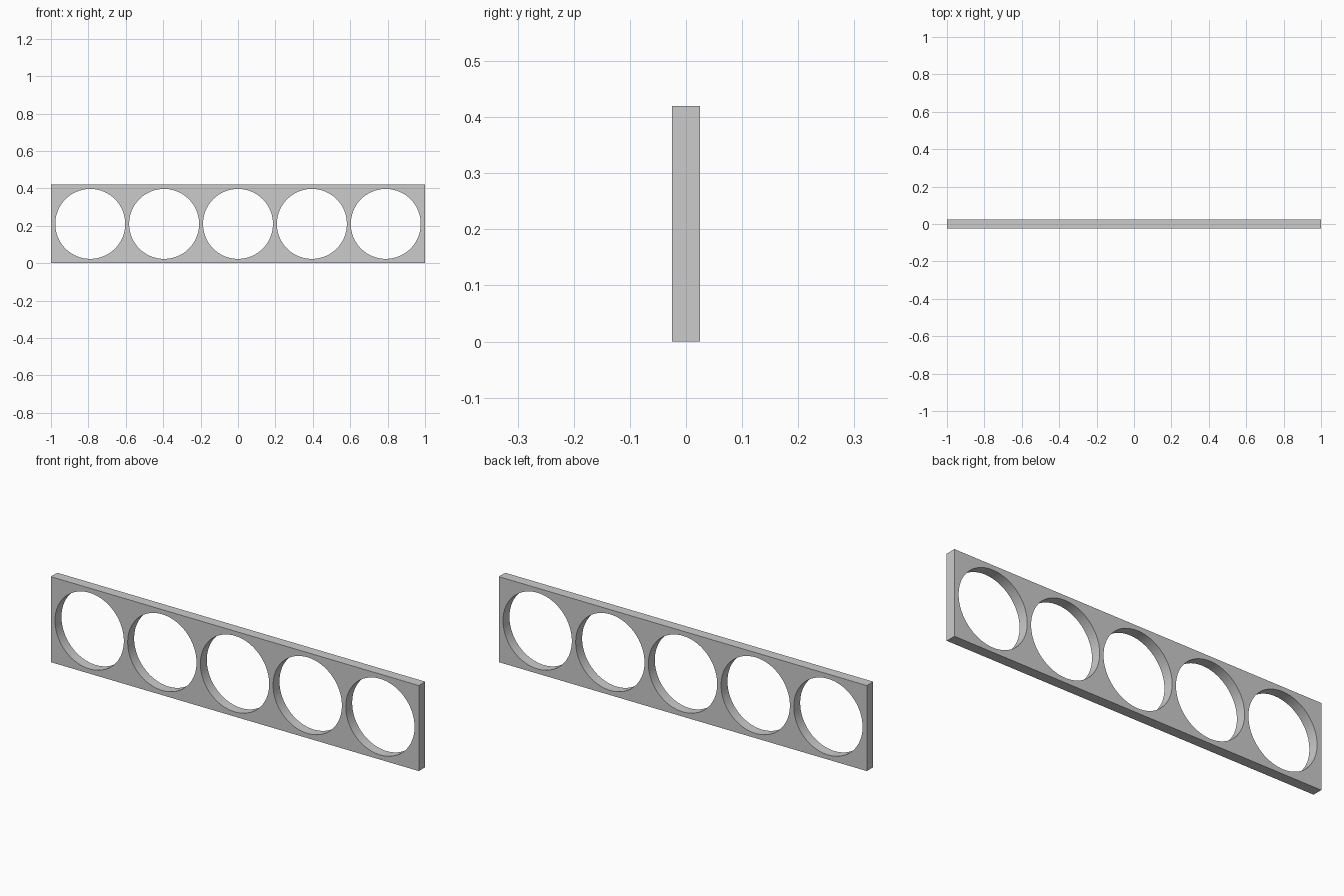
import bpy, bmesh, math
from mathutils import Matrix

if "Cube" in bpy.data.objects:
    bpy.data.objects.remove(bpy.data.objects["Cube"])

LENGTH, DEPTH, HEIGHT = 2.0, 0.05, 0.42
RADIUS, SPACING, HOLES = 0.187, 0.395, 5


def make_object(name, bm):
    mesh = bpy.data.meshes.new(name)
    bm.to_mesh(mesh)
    bm.free()
    obj = bpy.data.objects.new(name, mesh)
    bpy.context.collection.objects.link(obj)
    return obj


# Flat rectangular plate standing on its long edge
bm = bmesh.new()
bmesh.ops.create_cube(bm, size=1, matrix=Matrix.Translation((0, 0, HEIGHT / 2))
                      @ Matrix.Diagonal((LENGTH, DEPTH, HEIGHT, 1)))
panel = make_object("pierced_panel", bm)

# Row of round cutters running front to back
bm = bmesh.new()
for i in range(HOLES):
    x = (i - (HOLES - 1) / 2) * SPACING
    bmesh.ops.create_cone(bm, cap_ends=True, segments=96, radius1=RADIUS,
                          radius2=RADIUS, depth=DEPTH * 4,
                          matrix=Matrix.Translation((x, 0, HEIGHT / 2))
                          @ Matrix.Rotation(math.pi / 2, 4, 'X'))
cutter = make_object("hole_cutters", bm)
cutter.hide_render = True

# Punch the holes, then drop the cutters
cut = panel.modifiers.new("holes", 'BOOLEAN')
cut.operation = 'DIFFERENCE'
cut.solver = 'EXACT'
cut.object = cutter
bpy.context.view_layer.objects.active = panel
panel.select_set(True)
bpy.ops.object.modifier_apply(modifier=cut.name)
bpy.data.objects.remove(cutter)

# Smooth hole walls with crisp rims
bpy.ops.object.shade_smooth_by_angle(angle=math.radians(30))
